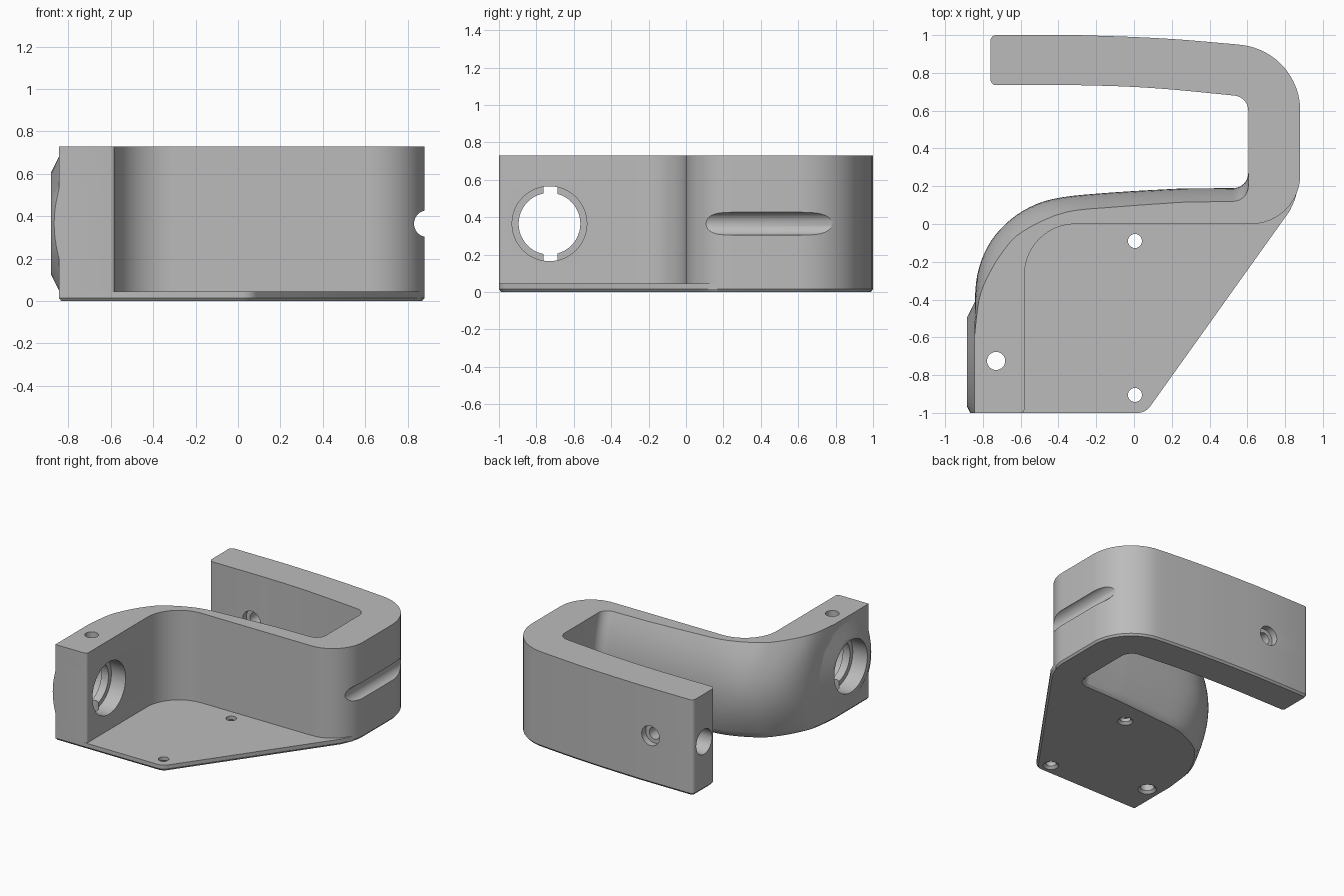
import bpy, bmesh, math
from mathutils import Vector

if "Cube" in bpy.data.objects:
    bpy.data.objects.remove(bpy.data.objects["Cube"])

H = 0.73           # wall height
MID = H / 2

mat = bpy.data.materials.new("mid_grey")
mat.diffuse_color = (0.5, 0.5, 0.5, 1)
mat.use_nodes = True
mat.node_tree.nodes["Principled BSDF"].inputs["Base Color"].default_value = mat.diffuse_color


def arc(cx, cy, r, a0, a1, n=12):
    """Points on a circular arc, angles in degrees."""
    steps = [math.radians(a0 + (a1 - a0) * i / n) for i in range(n + 1)]
    return [(cx + r * math.cos(a), cy + r * math.sin(a)) for a in steps]


def spline(pts, n=4):
    """Catmull-Rom curve through the points."""
    p = [Vector(q) for q in [pts[0]] + pts + [pts[-1]]]
    out = []
    for i in range(1, len(p) - 2):
        a, b, c, d = p[i - 1:i + 3]
        for k in range(n):
            t = k / n
            q = 0.5 * (2 * b + (c - a) * t + (2 * a - 5 * b + 4 * c - d) * t * t
                       + (3 * b - a - 3 * c + d) * t ** 3)
            out.append(tuple(q))
    return out + [tuple(pts[-1])]


def inset(pts, d):
    """Move a counter-clockwise outline inwards."""
    out = []
    for i, q in enumerate(pts):
        p, c, n = Vector(pts[i - 1]), Vector(q), Vector(pts[(i + 1) % len(pts)])
        e1, e2 = (c - p).normalized(), (n - c).normalized()
        n1, n2 = Vector((-e1.y, e1.x)), Vector((-e2.y, e2.x))
        m = (n1 + n2) / max(0.5, 1 + n1.dot(n2))
        out.append(tuple(c + m * d))
    return out


def loft(name, layers):
    """Solid through a stack of (z, outline) layers."""
    bm = bmesh.new()
    rings = [[bm.verts.new((x, y, z)) for x, y in pts] for z, pts in layers]
    n = len(rings[0])
    for lo, hi in zip(rings, rings[1:]):
        for i in range(n):
            j = (i + 1) % n
            bm.faces.new((lo[i], lo[j], hi[j], hi[i]))
    bm.faces.new(rings[0][::-1])
    bm.faces.new(rings[-1])
    bmesh.ops.recalc_face_normals(bm, faces=bm.faces)
    me = bpy.data.meshes.new(name)
    bm.to_mesh(me)
    bm.free()
    me.materials.append(mat)
    ob = bpy.data.objects.new(name, me)
    bpy.context.collection.objects.link(ob)
    return ob


def rod(axis, start, end, r1, r2=None):
    """Cylinder or cone along an axis; start is a point, end a coordinate."""
    k = "XYZ".index(axis)
    length = end - start[k]
    r2 = r1 if r2 is None else r2
    ob = loft("rod", [(0, arc(0, 0, r1, 0, 352.5, 47)),
                      (abs(length), arc(0, 0, r2, 0, 352.5, 47))])
    d = Vector([length if i == k else 0 for i in range(3)])
    ob.data.transform(d.to_track_quat('Z', 'Y').to_matrix().to_4x4())
    ob.location = start
    return ob


def combine(target, tool, op):
    mod = target.modifiers.new("b", 'BOOLEAN')
    mod.operation, mod.object, mod.solver = op, tool, 'EXACT'
    bpy.context.view_layer.update()
    bpy.context.view_layer.objects.active = target
    bpy.ops.object.modifier_apply(modifier=mod.name)
    bpy.data.objects.remove(tool)


# Hook-shaped wall: the channel side swells outwards at mid height
edge_mid = spline([(-0.845, -0.45), (-0.83, -0.27), (-0.775, -0.12), (-0.68, 0.0),
                   (-0.55, 0.09), (-0.39, 0.14), (-0.1, 0.168), (0.25, 0.188)])
edge_top = spline([(-0.845, -0.6), (-0.82, -0.40), (-0.77, -0.27), (-0.69, -0.14),
                   (-0.59, -0.04), (-0.37, 0.06), (-0.1, 0.09), (0.25, 0.115)])
edge_mid += arc(0.525, 0.27, 0.08, 270, 360, 8)
edge_top += arc(0.525, 0.20, 0.08, 270, 360, 8)

# Remaining outline, counter-clockwise from the foot to the arm tip
foot_and_back = (
    [(-0.845, -1.0)] + arc(-0.60, -0.98, 0.02, 270, 360, 4)
    + arc(-0.31, -0.27, 0.27, 180, 90, 14)
    + arc(0.62, 0.26, 0.26, 270, 360, 16)
    + arc(0.53, 0.60, 0.35, 0, 82, 18)
    + spline([(0.53, 0.952), (0.25, 0.976), (0.0, 0.99), (-0.3, 1.0)], 3)
    + arc(-0.73, 0.97, 0.03, 90, 180, 4)
    + arc(-0.73, 0.765, 0.03, 180, 270, 4)
    + spline([(-0.3, 0.735), (-0.05, 0.728), (0.2, 0.712), (0.5, 0.683)], 3)
    + arc(0.525, 0.60, 0.08, 80, 0, 8))


def outline(z):
    w = 1 - (z / MID - 1) ** 2
    edge = [(a[0] + (b[0] - a[0]) * w, a[1] + (b[1] - a[1]) * w)
            for a, b in zip(edge_top, edge_mid)]
    return foot_and_back + edge[::-1]


levels = [0.015] + [H * i / 14 for i in range(1, 15)]
bracket = loft("bracket", [(0, inset(outline(0), 0.012))]
               + [(z, outline(z)) for z in levels])

# Thin base plate with a slanted side
plate_pts = ([(-0.70, -1.0)] + arc(0.02, -0.92, 0.08, 270, 325, 6)
             + [(0.825, 0.07), (0.85, 0.125), (0.866, 0.18),
                (0.70, 0.08), (-0.35, 0.04), (-0.56, -0.06), (-0.70, -0.3)])
plate = loft("plate", [(0, inset(plate_pts, 0.012)), (0.015, plate_pts),
                       (0.045, plate_pts)])
combine(bracket, plate, 'UNION')

# Conical boss around the large bore, trimmed flush with the front
boss = rod('X', (-0.842, -0.73, MID), -0.883, 0.32, 0.238)
boss_root = rod('X', (-0.78, -0.73, MID), -0.842, 0.32)
combine(boss, boss_root, 'UNION')
combine(bracket, boss, 'UNION')
trim = loft("trim", [(-0.2, [(-1.2, -1.4), (0.5, -1.4), (0.5, -1.0), (-1.2, -1.0)]),
                     (1.0, [(-1.2, -1.4), (0.5, -1.4), (0.5, -1.0), (-1.2, -1.0)])])
combine(bracket, trim, 'DIFFERENCE')

cutters = [
    # large bore, stepped from both sides to leave a narrow lip
    rod('X', (-0.95, -0.73, MID), -0.5, 0.165),
    rod('X', (-0.95, -0.73, MID), -0.76, 0.2),
    rod('X', (-0.70, -0.73, MID), -0.5, 0.2),
    # vertical pin hole through the foot
    rod('Z', (-0.73, -0.725, -0.1), 0.9, 0.048),
    # groove across the bend
    rod('Y', (0.893, -0.2, MID), 1.2, 0.063),
    # cross hole in the arm with a counterbore on each face
    rod('Y', (-0.40, 0.6, MID), 1.1, 0.045),
    rod('Y', (-0.40, 0.6, MID), 0.78, 0.075),
    rod('Y', (-0.40, 0.95, MID), 1.1, 0.075),
    # blind hole in the arm tip
    rod('X', (-0.9, 0.867, MID), -0.5, 0.095),
]
# plate screw holes and countersinks below
for x, y, r in [(0.005, -0.09, 0.037), (0.005, -0.905, 0.037), (-0.73, -0.725, 0.048)]:
    cutters.append(rod('Z', (x, y, -0.1), 0.1, r))
    cutters.append(rod('Z', (x, y, -0.01), 0.02, r + 0.028, r - 0.002))
for c in cutters:
    combine(bracket, c, 'DIFFERENCE')

# Smooth curved walls, crisp edges
bpy.ops.object.select_all(action='DESELECT')
bracket.select_set(True)
bpy.context.view_layer.objects.active = bracket
bpy.ops.object.shade_smooth_by_angle(angle=math.radians(30))
